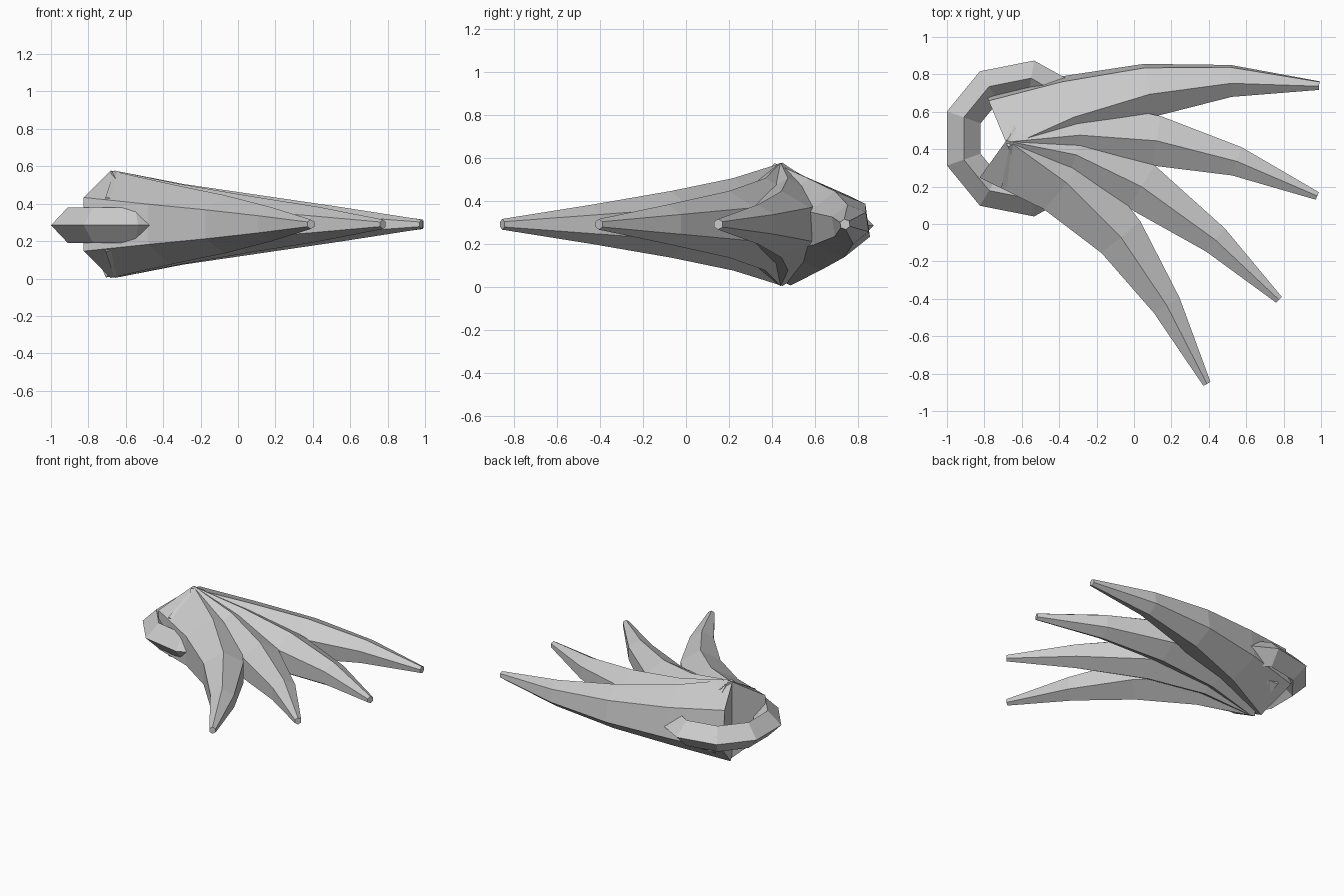
import bpy, bmesh, math
from mathutils import Vector

if "Cube" in bpy.data.objects:
    bpy.data.objects.remove(bpy.data.objects["Cube"])

grey = bpy.data.materials.new("plain_grey")
grey.diffuse_color = (0.6, 0.6, 0.6, 1)
grey.use_nodes = True
grey.node_tree.nodes["Principled BSDF"].inputs["Base Color"].default_value = grey.diffuse_color


def tube(name, path, radii, sides, z, tilt=0.0):
    """Flat-faced tube along a level path, one corner of each section pointing up."""
    pts = [Vector(p) for p in path]
    bm = bmesh.new()
    rings = []
    for i, p in enumerate(pts):
        a = (p - pts[i - 1]).normalized() if i else Vector((0, 0))
        b = (pts[i + 1] - p).normalized() if i < len(pts) - 1 else Vector((0, 0))
        d = (a + b).normalized()
        side = Vector((-d.y, d.x))
        ring = []
        for k in range(sides):
            t = 2 * math.pi * k / sides + tilt
            q = p + side * radii[i] * math.sin(t)
            ring.append(bm.verts.new((q.x, q.y, z + radii[i] * math.cos(t))))
        rings.append(ring)
    for r0, r1 in zip(rings, rings[1:]):
        for k in range(sides):
            n = (k + 1) % sides
            bm.faces.new((r0[k], r0[n], r1[n], r1[k]))
    bm.faces.new(rings[0])
    bm.faces.new(rings[-1])
    bmesh.ops.recalc_face_normals(bm, faces=bm.faces)
    me = bpy.data.meshes.new(name)
    bm.to_mesh(me)
    bm.free()
    me.materials.append(grey)
    ob = bpy.data.objects.new(name, me)
    bpy.context.collection.objects.link(ob)
    return ob


# four tapering curved claws fanning out from a shared root
RADII = [0.287, 0.215, 0.155, 0.092, 0.025]
claws = [
    ([(-0.69, 0.45), (-0.33, 0.60), (0.08, 0.715), (0.52, 0.765), (0.99, 0.74)], -0.14),
    ([(-0.66, 0.44), (-0.29, 0.475), (0.12, 0.445), (0.55, 0.335), (0.98, 0.15)], 0.0),
    ([(-0.66, 0.44), (-0.31, 0.37), (0.04, 0.20), (0.435, -0.085), (0.775, -0.405)], 0.0),
    ([(-0.68, 0.45), (-0.36, 0.22), (-0.07, -0.07), (0.175, -0.435), (0.39, -0.855)], 0.0),
]
for i, (path, tilt) in enumerate(claws):
    tube(f"claw_{i + 1}", path, RADII, 6, 0.29, tilt)

# C-shaped grip behind the root, mirrored about its own middle line
half = [(-0.38, 0.68), (-0.55, 0.78), (-0.775, 0.735), (-0.91, 0.57)]
mid = 0.457
grip = half + [(x, 2 * mid - y) for x, y in reversed(half)]
tube("grip_ring", grip, [0.095] * len(grip), 4, 0.285)
